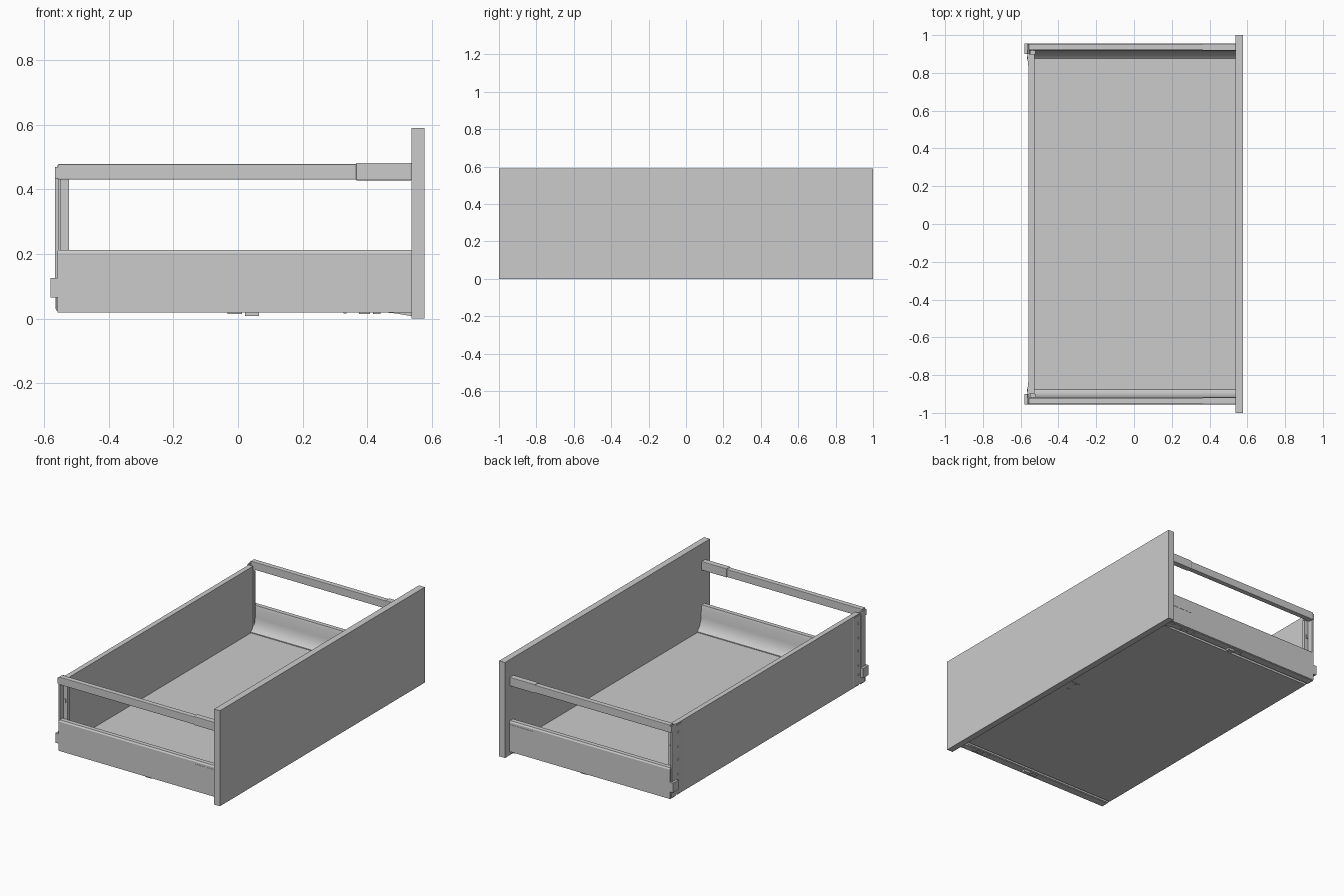
import bpy, bmesh, math
from mathutils import Matrix

if "Cube" in bpy.data.objects:
    bpy.data.objects.remove(bpy.data.objects["Cube"])


def finish(name, bm, mirror=False, bevel=0.0):
    bmesh.ops.recalc_face_normals(bm, faces=bm.faces[:])
    me = bpy.data.meshes.new(name)
    bm.to_mesh(me)
    bm.free()
    ob = bpy.data.objects.new(name, me)
    bpy.context.collection.objects.link(ob)
    if bevel:
        m = ob.modifiers.new("Bevel", 'BEVEL')
        m.width, m.segments = bevel, 2
    if mirror:
        m = ob.modifiers.new("Mirror", 'MIRROR')
        m.use_axis = (False, True, False)
        m.use_mirror_merge = False
    return ob


def box(name, x, y, z, mirror=False, bevel=0.0):
    bm = bmesh.new()
    bmesh.ops.create_cube(bm, size=1)
    for v in bm.verts:
        v.co = [(r[0] + r[1]) / 2 + c * (r[1] - r[0]) for c, r in zip(v.co, (x, y, z))]
    return finish(name, bm, mirror, bevel)


def prism(name, pts, axis, a, b, mirror=False):
    """Extrude a closed profile along x (points are y,z), y (x,z) or z (x,y)."""
    bm = bmesh.new()
    place = {'x': lambda p, t: (t, p[0], p[1]),
             'y': lambda p, t: (p[0], t, p[1]),
             'z': lambda p, t: (p[0], p[1], t)}[axis]
    v0 = [bm.verts.new(place(p, a)) for p in pts]
    v1 = [bm.verts.new(place(p, b)) for p in pts]
    n = len(pts)
    bm.faces.new(v0)
    bm.faces.new(v1)
    for i in range(n):
        j = (i + 1) % n
        bm.faces.new((v0[i], v0[j], v1[j], v1[i]))
    return finish(name, bm, mirror)


FRONT, BACK = 0.537, -0.558

# Wooden panels
box("front_panel", (FRONT, 0.577), (-1, 1), (0, 0.59))
box("floor_panel", (BACK, FRONT), (-0.885, 0.885), (0.022, 0.058))
box("back_panel", (-0.558, -0.527), (-0.90, 0.90), (0.058, 0.462))

# Side walls, with the curved inner face and the slot beside the floor
wall = prism("side_wall", [
    (0.955, 0.024), (0.955, 0.203), (0.949, 0.212), (0.922, 0.212),
    (0.917, 0.195), (0.914, 0.14), (0.910, 0.115), (0.902, 0.095),
    (0.890, 0.075), (0.877, 0.064), (0.877, 0.059), (0.902, 0.059),
    (0.902, 0.024)], 'x', BACK, FRONT, mirror=True)

# Runner foot below each wall
box("runner_foot", (BACK, FRONT), (0.905, 0.951), (0.020, 0.026), True)
for i, (x0, x1, z) in enumerate([(-0.032, 0.012, 0.015), (0.022, 0.065, 0.008),
                                 (0.326, 0.336, 0.016), (0.374, 0.408, 0.015),
                                 (0.417, 0.44, 0.014)]):
    box(f"runner_catch_{i + 1}", (x0, x1), (0.91, 0.935), (z, 0.022), True)
prism("release_lever", [(0.45, 0.021), (FRONT, 0.021), (FRONT, 0.008), (0.49, 0.016)],
      'y', 0.905, 0.94, True)

# Cover strip on the outer wall near the front
box("wall_cover", (0.37, FRONT), (0.954, 0.9565), (0.13, 0.19), True)

# Upper gallery rails with the thicker front sleeve
box("gallery_rail", (BACK, 0.38), (0.921, 0.953), (0.430, 0.478), True, 0.003)
box("rail_sleeve", (0.365, FRONT), (0.918, 0.955), (0.428, 0.482), True, 0.003)

# Back brackets: post, back plate, flange onto the back panel
box("bracket_post", (-0.55, -0.522), (0.90, 0.918), (0.06, 0.43), True)
box("post_tab", (-0.544, -0.533), (0.916, 0.922), (0.31, 0.335), True)
prism("bracket_plate", [
    (-0.566, 0.124), (-0.578, 0.124), (-0.578, 0.066), (-0.563, 0.066),
    (-0.563, 0.026), (-0.555, 0.026), (-0.555, 0.468), (-0.563, 0.468),
    (-0.566, 0.460)], 'y', 0.90, 0.945, True)
box("bracket_hook", (-0.58, -0.555), (0.90, 0.955), (0.066, 0.126), True)
prism("bracket_flange", [(-0.557, 0.83), (-0.561, 0.84), (-0.564, 0.885),
                         (-0.564, 0.902), (-0.556, 0.902)], 'z', 0.03, 0.455, True)
box("rail_end_cap", (-0.566, -0.556), (0.921, 0.952), (0.434, 0.470), True)

# Screws on the back flanges
for i, z in enumerate((0.09, 0.15, 0.24, 0.32, 0.41)):
    bm = bmesh.new()
    bmesh.ops.create_cone(bm, cap_ends=True, segments=12, radius1=0.007, radius2=0.007,
                          depth=0.006, matrix=Matrix.Translation((-0.563, 0.88, z))
                          @ Matrix.Rotation(math.pi / 2, 4, 'Y'))
    finish(f"back_screw_{i + 1}", bm, True)

# Stabiliser clip under the floor, at the middle of the front edge
box("floor_clip", (0.45, FRONT), (-0.045, 0.045), (0.019, 0.0225))
for i, y in enumerate((-0.03, 0.03)):
    box(f"clip_pin_{i + 1}", (0.465, 0.48), (y - 0.007, y + 0.007), (0.017, 0.02))

# Smooth the curved inner wall, keep its corners sharp
bpy.ops.object.select_all(action='DESELECT')
wall.select_set(True)
bpy.context.view_layer.objects.active = wall
bpy.ops.object.shade_smooth_by_angle(angle=math.radians(30))
